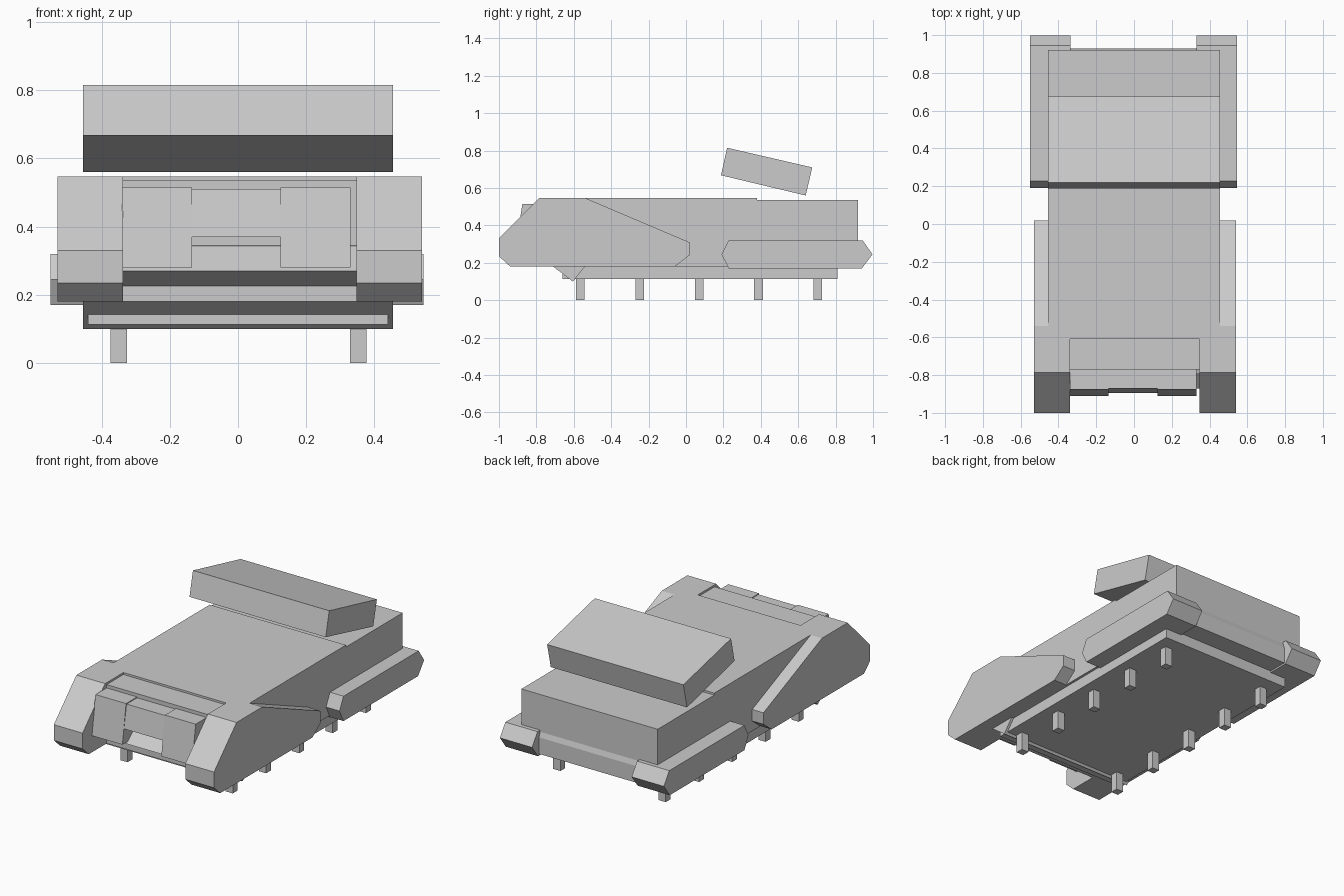
import bpy
import bmesh

cube = bpy.data.objects.get("Cube")
if cube:
    bpy.data.objects.remove(cube, do_unlink=True)

grey = bpy.data.materials.new("plain_grey")
grey.use_nodes = True
grey.diffuse_color = (0.6, 0.6, 0.6, 1)
grey.node_tree.nodes["Principled BSDF"].inputs["Base Color"].default_value = (0.6, 0.6, 0.6, 1)


def extrude(name, profile, x0, x1):
    """Side profile of (y, z) points, extruded across x."""
    bm = bmesh.new()
    face = bm.faces.new([bm.verts.new((x0, y, z)) for y, z in profile])
    made = bmesh.ops.extrude_face_region(bm, geom=[face])["geom"]
    verts = [v for v in made if isinstance(v, bmesh.types.BMVert)]
    bmesh.ops.translate(bm, verts=verts, vec=(x1 - x0, 0, 0))
    bmesh.ops.recalc_face_normals(bm, faces=bm.faces)
    mesh = bpy.data.meshes.new(name)
    bm.to_mesh(mesh)
    bm.free()
    mesh.materials.append(grey)
    obj = bpy.data.objects.new(name, mesh)
    bpy.context.collection.objects.link(obj)
    return obj


def box(name, x0, x1, y0, y1, z0, z1):
    return extrude(name, [(y0, z0), (y1, z0), (y1, z1), (y0, z1)], x0, x1)


# Main hull, stepped down at the rear deck
extrude("hull", [(-0.61, 0.18), (-0.61, 0.547), (0.38, 0.547), (0.38, 0.535),
                 (0.92, 0.535), (0.92, 0.31), (0.93, 0.28), (0.93, 0.18)],
        -0.455, 0.455)

# Nose between the front fenders
extrude("nose", [(-0.6, 0.18), (-0.77, 0.18), (-0.77, 0.225), (-0.87, 0.27),
                 (-0.79, 0.34), (-0.77, 0.345), (-0.77, 0.535), (-0.6, 0.535)],
        -0.345, 0.355)

# Front plates: two tall side plates and a short centre plate
for side, x0, x1 in (("right", -0.34, -0.135), ("left", 0.125, 0.33)):
    extrude(side + "_front_plate", [(-0.765, 0.515), (-0.875, 0.515),
                                    (-0.91, 0.28), (-0.765, 0.28)], x0, x1)
extrude("centre_front_plate", [(-0.765, 0.51), (-0.87, 0.51),
                               (-0.895, 0.37), (-0.765, 0.37)], -0.136, 0.13)

# Fenders and rear side pods
fender = [(-1.0, 0.33), (-0.785, 0.547), (-0.54, 0.547), (0.018, 0.31),
          (0.018, 0.24), (-0.06, 0.18), (-0.94, 0.18), (-1.0, 0.235)]
pod = [(0.19, 0.245), (0.228, 0.32), (0.945, 0.32), (0.997, 0.245),
       (0.94, 0.17), (0.228, 0.17)]
extrude("right_front_fender", fender, -0.53, -0.338)
extrude("left_front_fender", fender, 0.348, 0.54)
extrude("right_rear_pod", pod, -0.55, -0.335)
extrude("left_rear_pod", pod, 0.33, 0.545)

# Tilted box above the rear deck
extrude("tilted_roof_box", [(0.22, 0.815), (0.675, 0.71), (0.64, 0.56), (0.187, 0.668)],
        -0.455, 0.455)

# Underside: floor pan, front wedge and two rows of pegs
box("floor_pan", -0.44, 0.44, -0.66, 0.81, 0.113, 0.19)
extrude("front_wedge", [(-0.71, 0.18), (-0.605, 0.1), (-0.54, 0.18)], -0.455, 0.455)
for side, x in (("right", -0.35), ("left", 0.353)):
    for i in range(5):
        y = -0.565 + 0.3175 * i
        box(f"{side}_peg_{i + 1}", x - 0.024, x + 0.024, y - 0.023, y + 0.023, 0, 0.12)
